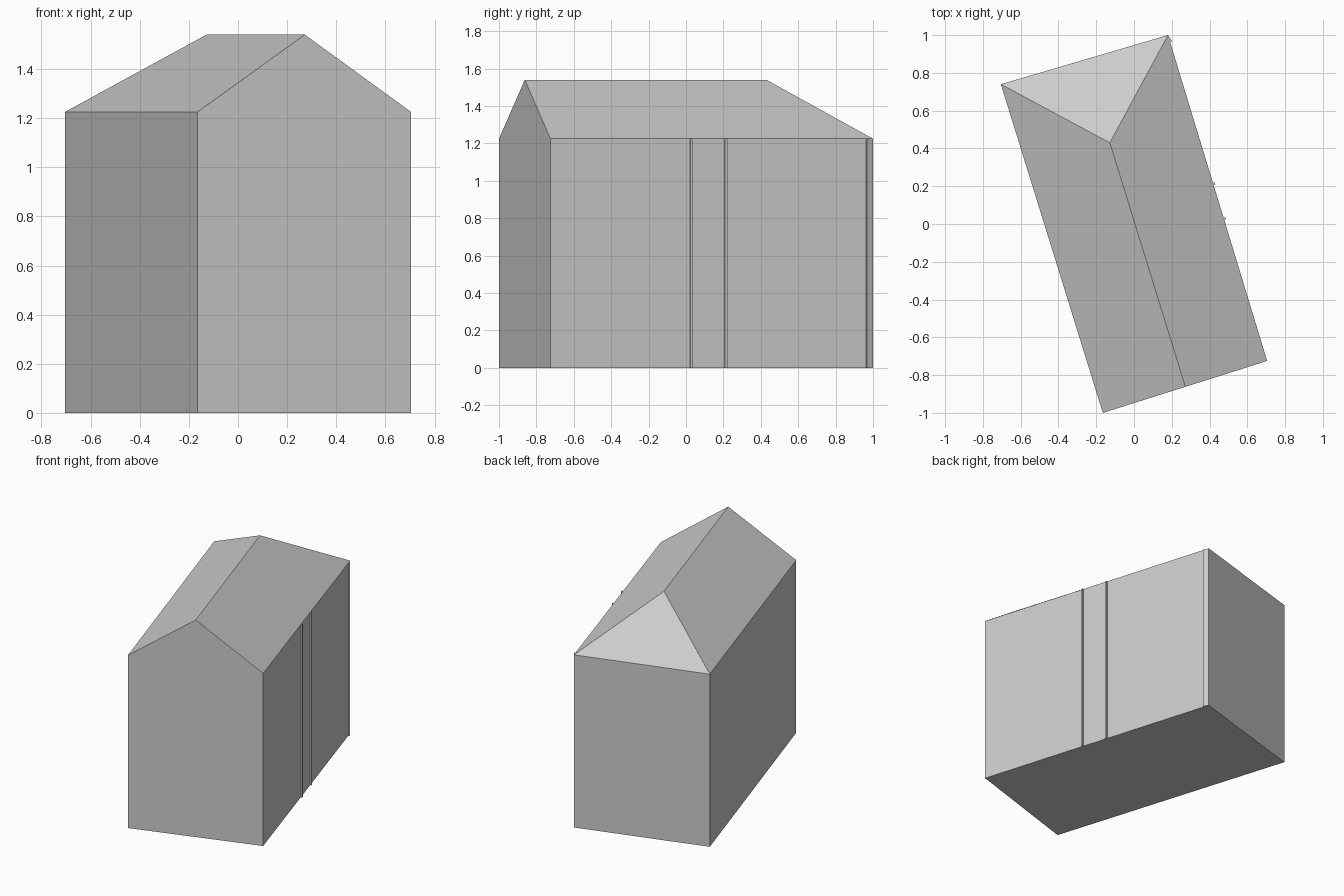
import bpy
from mathutils import Vector

cube = bpy.data.objects.get("Cube")
if cube:
    bpy.data.objects.remove(cube, do_unlink=True)

grey = bpy.data.materials.new("plain grey")
grey.use_nodes = True
colour = (0.6, 0.6, 0.6, 1)
grey.diffuse_color = colour
grey.node_tree.nodes["Principled BSDF"].inputs["Base Color"].default_value = colour


def add_mesh(name, verts, faces):
    mesh = bpy.data.meshes.new(name)
    mesh.from_pydata(verts, [], faces)
    mesh.materials.append(grey)
    obj = bpy.data.objects.new(name, mesh)
    bpy.context.collection.objects.link(obj)
    return obj


def prism(name, outline, height):
    n = len(outline)
    verts = [(p[0], p[1], z) for z in (0, height) for p in outline]
    sides = [(i, (i + 1) % n, (i + 1) % n + n, i + n) for i in range(n)]
    caps = [tuple(reversed(range(n))), tuple(range(n, 2 * n))]
    return add_mesh(name, verts, sides + caps)


# Building: gable at the front, hipped roof end at the back
EAVES, RIDGE = 1.225, 1.54
corners = [(-0.165, -1.0), (0.705, -0.725), (0.18, 1.0), (-0.705, 0.74)]
ridge = [(0.272, -0.862, RIDGE), (-0.128, 0.43, RIDGE)]
verts = [(x, y, z) for z in (0, EAVES) for x, y in corners] + ridge
add_mesh("house_body", verts, [
    (3, 2, 1, 0),          # floor
    (0, 1, 5, 8, 4),       # front gable wall
    (1, 2, 6, 5),          # left wall
    (2, 3, 7, 6),          # back wall
    (3, 0, 4, 7),          # right wall
    (5, 6, 9, 8),          # left roof slope
    (7, 4, 8, 9),          # right roof slope
    (6, 7, 9),             # back hip
])

# Thin upright ribs on the left wall
start, end = Vector(corners[1]), Vector(corners[2])
along = (end - start).normalized()
out = Vector((along.y, -along.x))
for name, y in (("front_rib", 0.027), ("middle_rib", 0.212)):
    mid = start.lerp(end, (y - start.y) / (end.y - start.y))
    prism(name, [mid - along * 0.006, mid - along * 0.006 + out * 0.01,
                 mid + along * 0.006 + out * 0.01, mid + along * 0.006], EAVES)

# Wedge-shaped strip at the back corner
foot = end - along * 0.038
prism("corner_strip", [foot, foot + out * 0.012, end], EAVES - 0.003)
